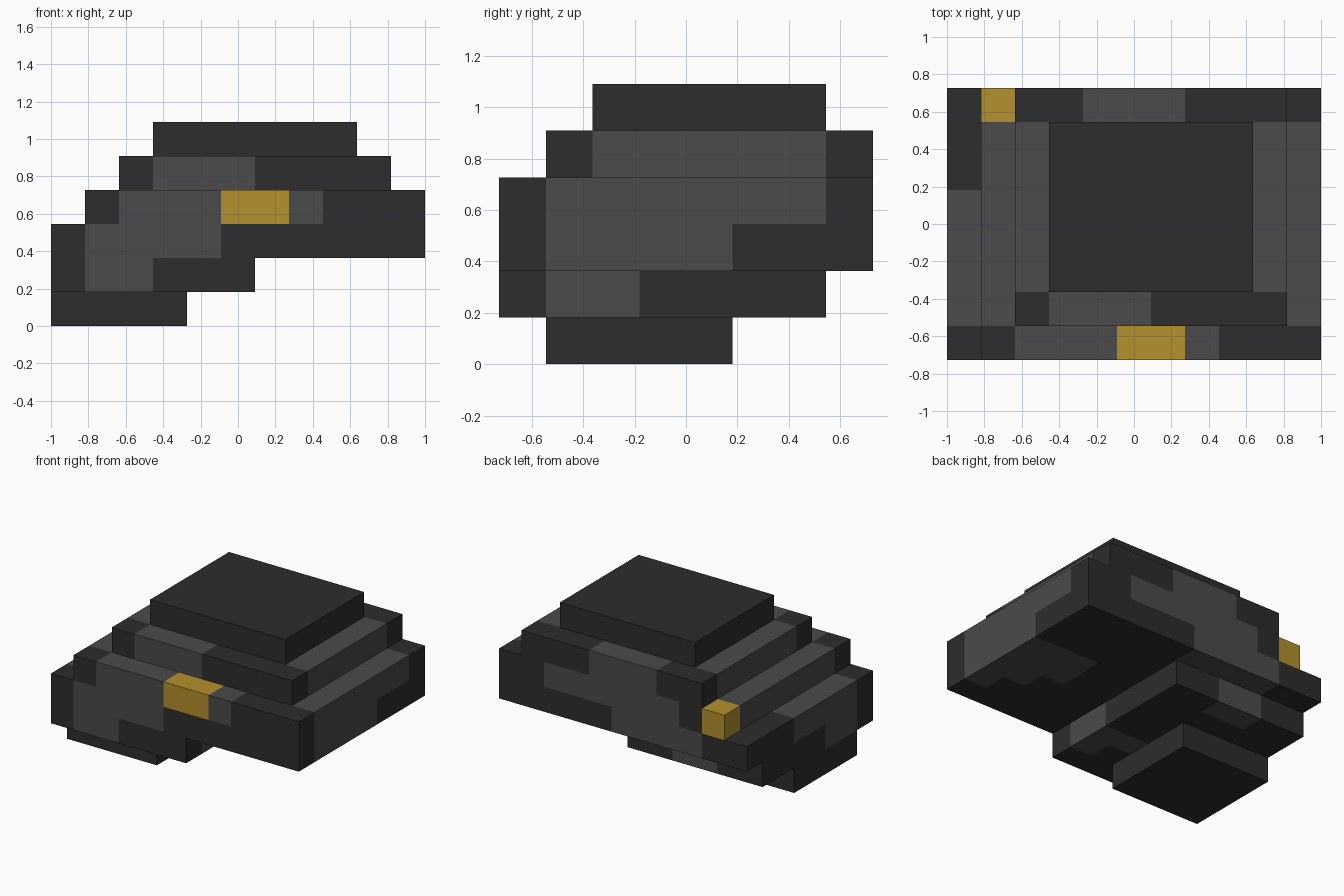
import bpy
import bmesh
from mathutils import Vector

cube = bpy.data.objects.get("Cube")
if cube:
    bpy.data.objects.remove(cube, do_unlink=True)

UNIT = 2 / 11                                  # edge of one block
ORIGIN = Vector((-1, -4 * UNIT, 0))            # low corner of the block grid
DARK, LIGHT, GOLD = range(3)


def make_material(name, colour):
    mat = bpy.data.materials.new(name)
    mat.use_nodes = True
    mat.diffuse_color = (*colour, 1)
    bsdf = next(n for n in mat.node_tree.nodes if n.type == 'BSDF_PRINCIPLED')
    bsdf.inputs["Base Color"].default_value = (*colour, 1)
    bsdf.inputs["Roughness"].default_value = 0.9
    return mat


MATERIALS = [
    make_material("charcoal", (0.026, 0.026, 0.026)),
    make_material("dark grey", (0.069, 0.069, 0.069)),
    make_material("gold", (0.456, 0.279, 0.027)),
]


def inside(cell, area):
    first_x, last_x, first_y, last_y = area
    return first_x <= cell[0] <= last_x and first_y <= cell[1] <= last_y


def add_layer(name, level, area, light=(), gold=()):
    """One slab of blocks; areas are (first_x, last_x, first_y, last_y) in blocks."""
    first_x, last_x, first_y, last_y = area
    low = Vector((first_x, first_y, level))
    size = Vector((last_x + 1, last_y + 1, level + 1)) - low

    bm = bmesh.new()
    bmesh.ops.create_cube(bm, size=1)
    for v in bm.verts:
        v.co = low + (v.co + Vector((0.5, 0.5, 0.5))) * size

    # Cut the slab along the block grid
    for axis in range(2):
        normal = Vector((axis == 0, axis == 1, 0))
        for step in range(1, round(size[axis])):
            bmesh.ops.bisect_plane(bm, geom=bm.verts[:] + bm.edges[:] + bm.faces[:],
                                   plane_co=low + normal * step, plane_no=normal)

    # Colour every face by the block it belongs to
    bm.normal_update()
    for face in bm.faces:
        point = face.calc_center_median() - face.normal * 0.5
        cell = (int(point.x), int(point.y))
        if any(inside(cell, a) for a in gold):
            face.material_index = GOLD
        elif any(inside(cell, a) for a in light):
            face.material_index = LIGHT
        else:
            face.material_index = DARK

    # Merge flat regions of one colour
    bmesh.ops.dissolve_limit(bm, angle_limit=0.01, verts=bm.verts[:],
                             edges=bm.edges[:], delimit={'MATERIAL'})
    for v in bm.verts:
        v.co = ORIGIN + v.co * UNIT

    mesh = bpy.data.meshes.new(name)
    bm.to_mesh(mesh)
    bm.free()
    for mat in MATERIALS:
        mesh.materials.append(mat)
    obj = bpy.data.objects.new(name, mesh)
    bpy.context.collection.objects.link(obj)
    return obj


# Stepped layers, from the foot to the cap
add_layer("foot", 0, (0, 3, 1, 4))

add_layer("lower_step", 1, (0, 5, 0, 6),
          light=[(1, 2, 0, 0), (2, 3, 6, 6), (0, 0, 1, 2),
                 (5, 5, 1, 2), (4, 4, 2, 2)])

add_layer("wide_base", 2, (0, 10, 0, 7),
          light=[(1, 4, 0, 0), (2, 5, 7, 7), (0, 0, 1, 4),
                 (10, 10, 1, 4), (9, 9, 2, 4), (8, 8, 3, 4)])

add_layer("banded_body", 3, (1, 10, 0, 7),
          light=[(2, 4, 0, 0), (7, 7, 0, 0), (3, 8, 7, 7),
                 (1, 1, 1, 6), (10, 10, 1, 6)],
          gold=[(5, 6, 0, 0), (1, 1, 7, 7)])

add_layer("upper_step", 4, (2, 9, 1, 7),
          light=[(3, 5, 1, 1), (4, 6, 7, 7), (2, 2, 2, 6), (9, 9, 2, 6)])

add_layer("cap", 5, (3, 8, 2, 6))
